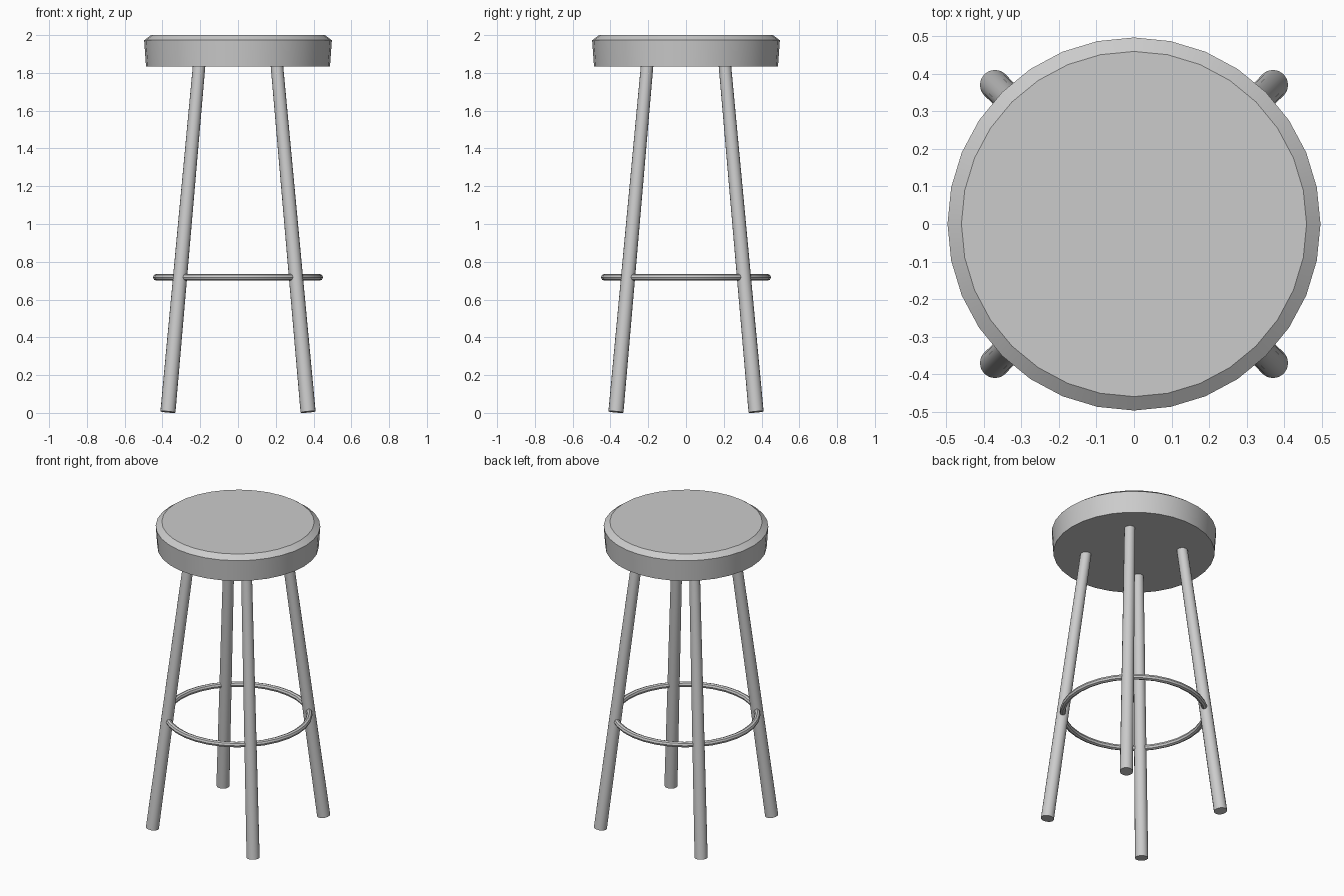
import bpy
import bmesh
from math import cos, sin, tau, radians
from mathutils import Vector

cube = bpy.data.objects.get("Cube")
if cube:
    bpy.data.objects.remove(cube, do_unlink=True)

grey = bpy.data.materials.new("plain grey")
grey.use_nodes = True
COLOUR = (0.6, 0.6, 0.6, 1)
grey.diffuse_color = COLOUR
grey.node_tree.nodes["Principled BSDF"].inputs["Base Color"].default_value = COLOUR


def finish(obj, name, angle=30):
    obj.name = obj.data.name = name
    obj.data.materials.append(grey)
    bpy.ops.object.select_all(action="DESELECT")
    obj.select_set(True)
    bpy.context.view_layer.objects.active = obj
    bpy.ops.object.shade_smooth_by_angle(angle=radians(angle))
    return obj


def lathe(name, profile, sides):
    """Stack rings of (radius, z) and cap both ends."""
    bm = bmesh.new()
    rings = [[bm.verts.new((r * cos(tau * i / sides), r * sin(tau * i / sides), z))
              for i in range(sides)] for r, z in profile]
    for low, high in zip(rings, rings[1:]):
        for i in range(sides):
            j = (i + 1) % sides
            bm.faces.new((low[i], low[j], high[j], high[i]))
    bm.faces.new(rings[0][::-1])
    bm.faces.new(rings[-1])
    mesh = bpy.data.meshes.new(name)
    bm.to_mesh(mesh)
    bm.free()
    obj = bpy.data.objects.new(name, mesh)
    bpy.context.collection.objects.link(obj)
    return finish(obj, name)


# Round seat with slightly flared side and bevelled rim
lathe("seat", [(0.487, 1.833), (0.497, 1.973), (0.46, 2.0)], 32)

# Four splayed, tapered legs
for side, sx in (("left", 1), ("right", -1)):
    for end, sy in (("front", -1), ("back", 1)):
        foot = Vector((0.371 * sx, 0.371 * sy, 0.005))
        top = Vector((0.206 * sx, 0.206 * sy, 1.838))
        axis = top - foot
        leg = lathe(f"{end}_{side}_leg", [(0.04, 0), (0.033, axis.length)], 16)
        leg.location = foot
        leg.rotation_euler = axis.to_track_quat("Z", "Y").to_euler()

# Ring footrest threaded through the legs
bpy.ops.mesh.primitive_torus_add(location=(0, 0, 0.718), major_radius=0.432,
                                 minor_radius=0.018, major_segments=32,
                                 minor_segments=8)
finish(bpy.context.object, "footrest_ring")
